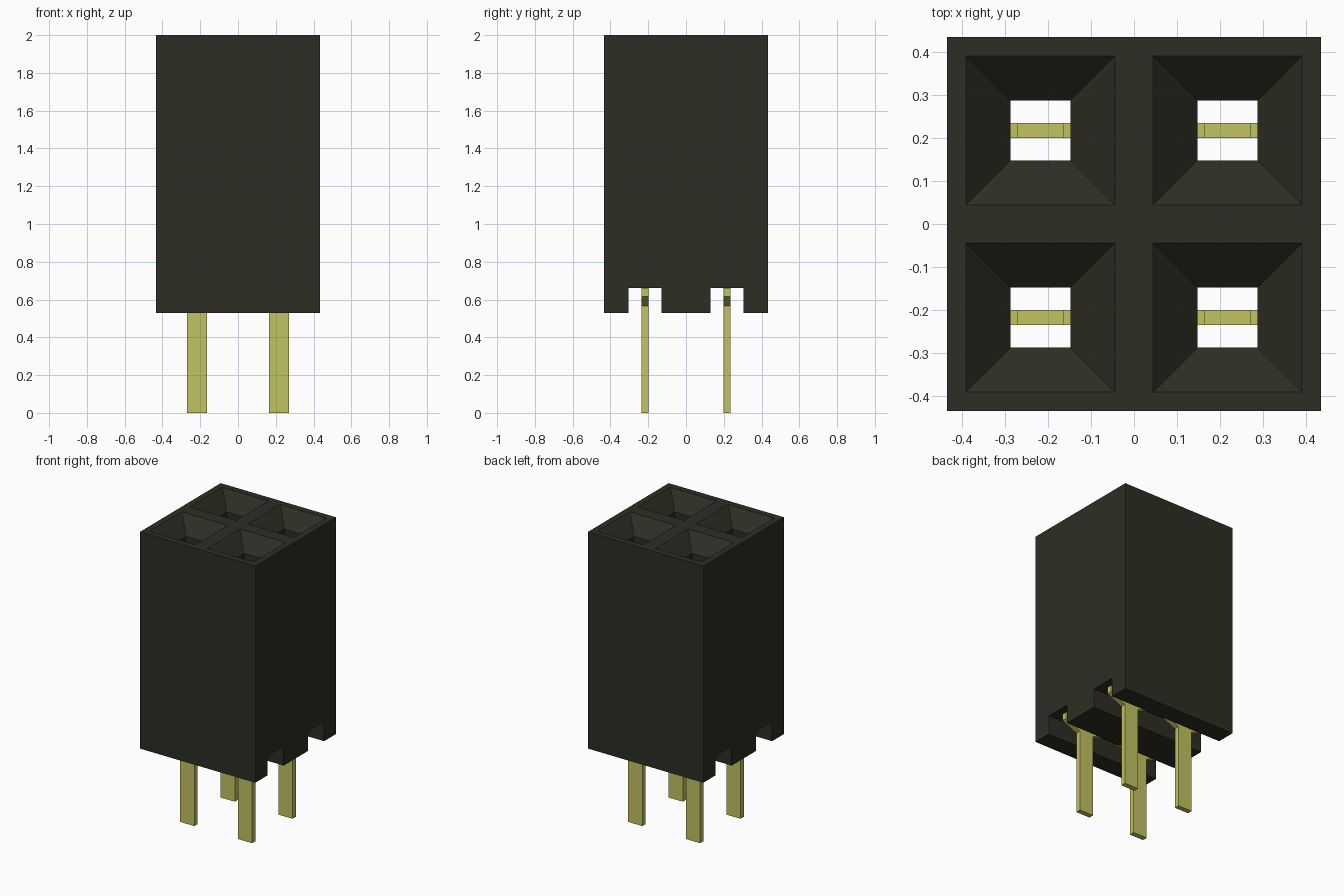
import bpy
import bmesh

PITCH = 0.217          # distance of each socket from the centre lines
HALF = 0.4335          # half width of the housing
BASE, TOP = 0.53, 2.0  # housing bottom and top
SIGNS = (-1, 1)

if "Cube" in bpy.data.objects:
    bpy.data.objects.remove(bpy.data.objects["Cube"], do_unlink=True)


def make_material(name, colour):
    mat = bpy.data.materials.new(name)
    mat.use_nodes = True
    mat.diffuse_color = colour
    mat.node_tree.nodes["Principled BSDF"].inputs["Base Color"].default_value = colour
    return mat


def make_object(name, bm, mat=None):
    bmesh.ops.recalc_face_normals(bm, faces=bm.faces)
    mesh = bpy.data.meshes.new(name)
    bm.to_mesh(mesh)
    bm.free()
    obj = bpy.data.objects.new(name, mesh)
    bpy.context.collection.objects.link(obj)
    if mat:
        mesh.materials.append(mat)
    return obj


def add_square_stack(bm, cx, cy, levels):
    """Closed solid through rectangles given as (z, half x, half y)."""
    rings = [[bm.verts.new((cx + sx * hx, cy + sy * hy, z))
              for sx, sy in ((-1, -1), (1, -1), (1, 1), (-1, 1))]
             for z, hx, hy in levels]
    bm.faces.new(rings[0])
    bm.faces.new(rings[-1])
    for low, high in zip(rings, rings[1:]):
        for i in range(4):
            j = (i + 1) % 4
            bm.faces.new((low[i], low[j], high[j], high[i]))


black = make_material("black plastic", (0.027, 0.027, 0.0175, 1))
gold = make_material("yellow metal", (0.54, 0.54, 0.12, 1))

# Housing block
bm = bmesh.new()
add_square_stack(bm, 0, 0, [(BASE, HALF, HALF), (TOP, HALF, HALF)])
housing = make_object("housing", bm, black)

# Cutter for the underside slots, running from side to side
bm = bmesh.new()
for sy in SIGNS:
    add_square_stack(bm, 0, sy * PITCH, [(0.4, 0.6, 0.088), (0.66, 0.6, 0.088)])
slots = make_object("slot_cutter", bm)

# Cutter for the four sockets: square shaft with a flared mouth
bm = bmesh.new()
for sx in SIGNS:
    for sy in SIGNS:
        add_square_stack(bm, sx * PITCH, sy * PITCH,
                         [(0.6, 0.07, 0.07), (1.9, 0.07, 0.07), (2.02, 0.193, 0.193)])
sockets = make_object("socket_cutter", bm)

for cutter in (slots, sockets):
    cutter.hide_render = True
    mod = housing.modifiers.new(cutter.name, "BOOLEAN")
    mod.operation = "DIFFERENCE"
    mod.solver = "EXACT"
    mod.object = cutter

# Bake the cuts and discard the cutters
graph = bpy.context.evaluated_depsgraph_get()
cut_mesh = bpy.data.meshes.new_from_object(housing.evaluated_get(graph))
housing.modifiers.clear()
housing.data = cut_mesh
cut_mesh.materials.clear()
cut_mesh.materials.append(black)
for poly in cut_mesh.polygons:
    poly.material_index = 0
for cutter in (slots, sockets):
    bpy.data.objects.remove(cutter, do_unlink=True)

# Contact pins: flat leg, tapered shoulder under the slot roof, inner blade
LEG, SHOULDER, THICK = 0.053, 0.165, 0.0175
outline = [(0, LEG), (0.565, LEG), (0.615, SHOULDER), (0.659, SHOULDER),
           (0.659, LEG), (1.0, LEG)]
for sx, side in zip(SIGNS, ("right", "left")):
    for sy, end in zip(SIGNS, ("front", "back")):
        bm = bmesh.new()
        add_square_stack(bm, sx * PITCH, sy * PITCH,
                         [(z, half, THICK) for z, half in outline])
        make_object(f"pin_{end}_{side}", bm, gold)
